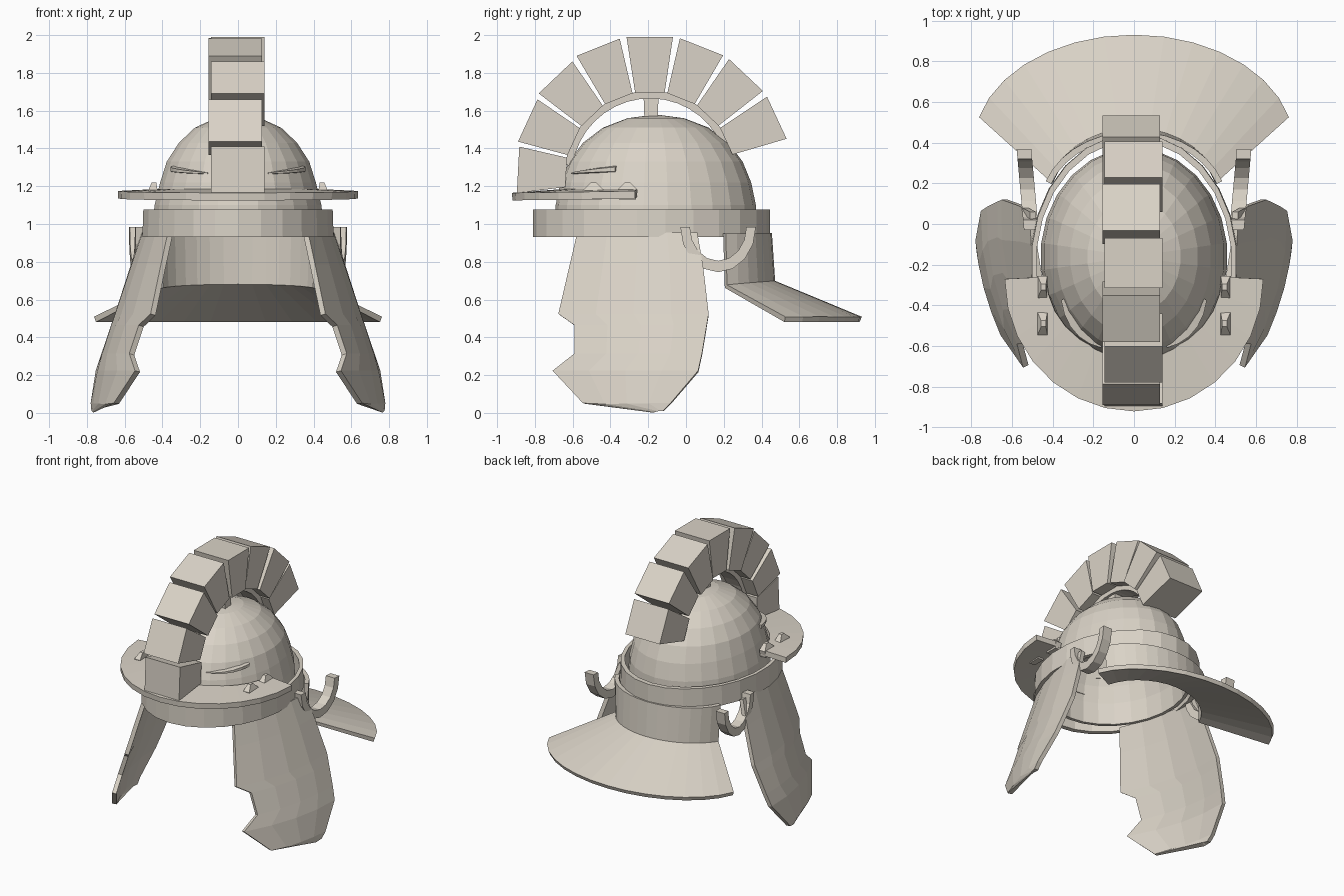
import bpy, bmesh
from math import sin, cos, pi, radians

old = bpy.data.objects.get("Cube")
if old:
    bpy.data.objects.remove(old, do_unlink=True)

COLOR = (0.70, 0.65, 0.57, 1)
mat = bpy.data.materials.new("pale_stone")
mat.use_nodes = True
mat.diffuse_color = COLOR
bsdf = next(n for n in mat.node_tree.nodes if n.type == 'BSDF_PRINCIPLED')
bsdf.inputs["Base Color"].default_value = COLOR
bsdf.inputs["Roughness"].default_value = 0.8


def loft(name, rows, closed=False, caps=False, thick=0, offset=0):
    """Skin rows of points; optionally close each row, cap the ends, add thickness."""
    bm = bmesh.new()
    vs = [[bm.verts.new(p) for p in row] for row in rows]
    n = len(rows[0])
    for a, b in zip(vs, vs[1:]):
        for i in range(n if closed else n - 1):
            j = (i + 1) % n
            bm.faces.new((a[i], a[j], b[j], b[i]))
    if caps:
        bm.faces.new(vs[0])
        bm.faces.new(vs[-1])
    bmesh.ops.remove_doubles(bm, verts=bm.verts, dist=0.0005)
    bmesh.ops.recalc_face_normals(bm, faces=bm.faces)
    me = bpy.data.meshes.new(name)
    bm.to_mesh(me)
    bm.free()
    me.materials.append(mat)
    ob = bpy.data.objects.new(name, me)
    bpy.context.collection.objects.link(ob)
    if thick:
        m = ob.modifiers.new("thickness", 'SOLIDIFY')
        m.thickness = thick
        m.offset = offset


def ellipse(rx, ry, cy, z, n=26):
    return [(rx * sin(2 * pi * i / n), cy + ry * cos(2 * pi * i / n), z) for i in range(n)]


def arc(rx, ry, cy, z, half, n=14, z_end=None):
    """Arc centred on the y axis; z blends to z_end at both tips."""
    z_end = z if z_end is None else z_end
    pts = []
    for i in range(n + 1):
        t = 2 * i / n - 1
        a = radians(half) * t
        pts.append((rx * sin(a), cy + ry * cos(a), z + (z_end - z) * t * t))
    return pts


def rect(cx, cy, cz, hx, hy):
    return [(cx + sx * hx, cy + sy * hy, cz) for sx, sy in ((-1, -1), (1, -1), (1, 1), (-1, 1))]


# Skull cap: height, half width, half depth
profile = [(0.94, .46, .535), (1.1, .445, .53), (1.22, .415, .505), (1.33, .38, .46), (1.43, .315, .385),
           (1.51, .23, .28), (1.56, .12, .15), (1.58, 0, 0)]
loft("skull_cap", [ellipse(rx, ry, -.16, z) for z, rx, ry in profile], closed=True, thick=.025, offset=-1)

# Band around the rim
ring = [(.51, .628, .93), (.505, .628, 1.078), (.48, .593, 1.078), (.48, .593, .93), (.51, .628, .93)]
loft("rim_band", [ellipse(rx, ry, -.183, z) for rx, ry, z in ring], closed=True)

# Brow visor
loft("visor", [arc(.43, -.39, -.26, 1.165, 90),
               arc(.635, -.65, -.27, 1.145, 90, z_end=1.155)], thick=.04)

# Neck guard: upright wall and wide flare
loft("neck_guard", [arc(.445, .35, .09, .95, 71),
                    arc(.43, .36, .10, .69, 72, z_end=.67),
                    arc(.78, .53, .395, .495, 76)], thick=.03)

# Crest: wedge blocks fanned round an arched rail
CY, CZ = -.19, 1.25


def crest_point(x, r, w, ang):
    """Point at radius r and sideways distance w along the crest at an angle."""
    return (x, CY + r * cos(ang) - w * sin(ang), CZ + r * sin(ang) + w * cos(ang))


BLOCKS = 8
for k in range(BLOCKS):
    ang = radians(177 - k * 152 / (BLOCKS - 1))
    cx = -.008 + .006 * (-1) ** k
    outer = min(.74, .70 + .013 * k)
    rows = [[crest_point(cx + sx * .142, r, sw * w, ang)
             for sx, sw in ((-1, -1), (1, -1), (1, 1), (-1, 1))]
            for r, w in ((.445, .078), (outer, .123))]
    loft("crest_block_%d" % (k + 1), rows, closed=True, caps=True)

rail = []
for k in range(17):
    ang = radians(172 - k * 9.3)
    rail.append([crest_point(x, r, 0, ang)
                 for x, r in ((-.06, .415), (.06, .415), (.06, .455), (-.06, .455))])
loft("crest_rail", rail, closed=True, caps=True)
loft("crest_post", [rect(0, -.185, 1.55, .05, .035), rect(0, -.185, 1.69, .04, .04)],
     closed=True, caps=True)

# Cheek guard outline: height, front edge, back edge
cheek = [(.95, -.57, .06), (.78, -.61, .09), (.52, -.67, .12), (.46, -.585, .11), (.31, -.585, .085),
         (.22, -.70, .065), (.05, -.54, -.08), (.01, -.17, -.12)]


def cheek_x(y, z):
    """Plate leans outward going down, and curls inward toward the face."""
    u = (.03 - y) / .6
    return min(.77, .505 + .33 * (.93 - z)) - .14 * u * u


for side, word in ((1, "left"), (-1, "right")):
    rows = []
    for z, front, back in cheek:
        ys = [front + (back - front) * i / 4 for i in range(5)]
        rows.append([(side * cheek_x(y, z), y, z) for y in ys])
    loft(word + "_cheek_guard", rows, thick=.03)

    # Half-ring carrying loop
    loop = []
    for k in range(9):
        a = pi + pi * k / 8
        sec = []
        for x, r in ((-.036, .15), (.036, .15), (.036, .20), (-.036, .20)):
            y = .17 + r * cos(a)
            sec.append((side * (.508 + x + .09 * y), y, .985 + 1.2 * r * sin(a)))
        loop.append(sec)
    loft(word + "_loop", loop, closed=True, caps=True)

    # Embossed eyebrow ridge, widening outward
    ridge = []
    for k in range(6):
        t = k / 5
        b = radians(24 + 40 * t)
        h = .006 + .017 * t
        out = .006 + .024 * sin(pi * t)
        z = 1.268 + .022 * t
        ridge.append([(side * (.393 + d) * sin(b), -.16 - (.485 + d) * cos(b), z + dz)
                      for d, dz in ((-.03, -h), (out, -h * .5), (out, h * .5), (-.03, h))])
    loft(word + "_eyebrow", ridge, closed=True, caps=True)

    # Studs on the visor
    for k, y in enumerate((-.49, -.31)):
        loft("%s_stud_%d" % (word, k + 1),
             [rect(side * .45, y, 1.13, .022, .045), rect(side * .45, y, 1.18, .024, .055),
              rect(side * .445, y, 1.22, .012, .015)], closed=True, caps=True)
